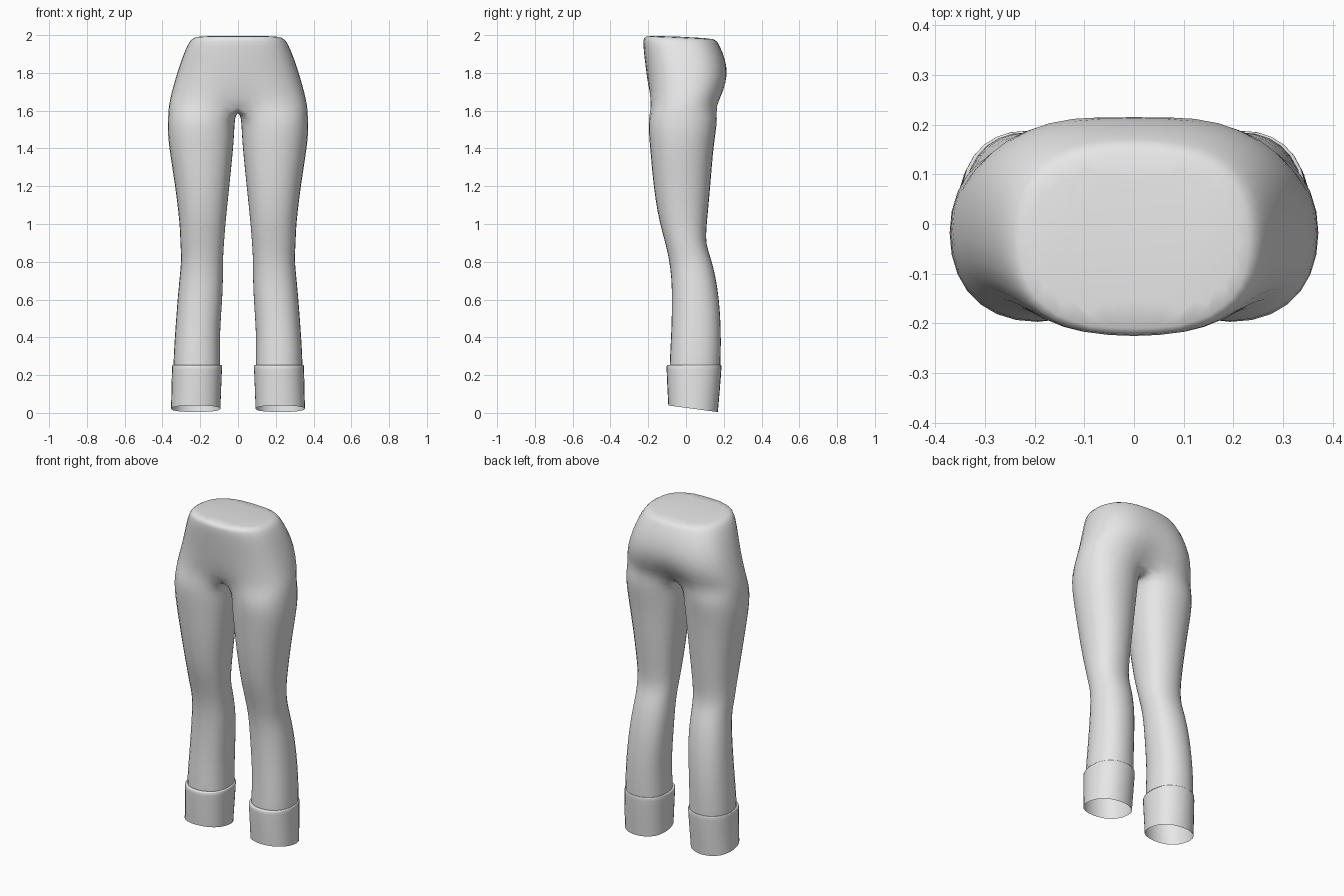
import bpy, bmesh
from math import sin, cos, radians, copysign, exp

cube = bpy.data.objects.get("Cube")
if cube:
    bpy.data.objects.remove(cube)

grey = bpy.data.materials.new("plain_grey")
grey.use_nodes = True
grey.diffuse_color = (0.8, 0.8, 0.8, 1)
grey.node_tree.nodes["Principled BSDF"].inputs["Base Color"].default_value = (0.8, 0.8, 0.8, 1)

OUTER = [radians(-130 + 26 * i) for i in range(11)]
INNER = [radians(130 + 100 * i / 6) for i in range(1, 6)]


def power(v, e):
    return copysign(abs(v) ** e, v)


def section(angles, z, x0, x1, y0, y1, tilt=0, e=0.9):
    """Rounded cross-section filling the box x0..x1, y0..y1."""
    cx, cy, rx, ry = (x0 + x1) / 2, (y0 + y1) / 2, (x1 - x0) / 2, (y1 - y0) / 2
    pts = []
    for a in angles:
        s = power(sin(a), e)
        pts.append((cx + 1.02 * rx * power(cos(a), e), cy + 1.02 * ry * s, z - tilt * s))
    return pts


def add_ring(bm, pts):
    return [bm.verts.new(p) for p in pts]


def bridge(bm, upper, lower, closed=True):
    n = len(upper)
    for i in range(n if closed else n - 1):
        j = (i + 1) % n
        bm.faces.new((lower[i], lower[j], upper[j], upper[i]))


def finish(bm, name):
    """Mirror the left half to the right and smooth it."""
    mesh = bpy.data.meshes.new(name)
    bm.to_mesh(mesh)
    bm.free()
    mesh.materials.append(grey)
    for p in mesh.polygons:
        p.use_smooth = True
    ob = bpy.data.objects.new(name, mesh)
    bpy.context.collection.objects.link(ob)
    mirror = ob.modifiers.new("mirror", 'MIRROR')
    mirror.use_clip = True
    sub = ob.modifiers.new("smooth", 'SUBSURF')
    sub.levels = sub.render_levels = 1
    return ob


# Hips: z, half width, front y, back y, front dip, back dip, tilt
hips = [
    (1.992, 0.220, -0.208, 0.143, 0, 0, 0.008),
    (1.980, 0.245, -0.224, 0.160, 0, 0, 0.008),
    (1.945, 0.267, -0.225, 0.178, 0, 0, 0.005),
    (1.880, 0.293, -0.218, 0.206, 0, 0.003, 0),
    (1.790, 0.323, -0.207, 0.227, 0, 0.008, 0),
    (1.700, 0.348, -0.200, 0.211, 0.01, 0.03, 0),
    (1.625, 0.365, -0.200, 0.175, 0.05, 0.07, 0),
]
bm = bmesh.new()
half = [radians(-90 + 18 * i) for i in range(11)]
previous = None
for z, w, yf, yb, dip_f, dip_b, tilt in hips:
    pts = []
    for x, y, h in section(half, z, -w, w, yf, yb, tilt, 0.8):
        dip = exp(-(x / 0.07) ** 2)
        y += dip * (dip_f if y < 0 else -dip_b)
        pts.append((x, y, h))
    pts[0] = (0, *pts[0][1:])
    pts[-1] = (0, *pts[-1][1:])
    ring = add_ring(bm, pts)
    if previous:
        bridge(bm, previous, ring, closed=False)
    else:
        bm.faces.new(ring)  # flat waist
    previous = ring

# Crotch seam joins the back and front of the hips
front, back = previous[0].co.y, previous[-1].co.y
seam = [(0, back + (front - back) * i / 6, 1.598) for i in range(1, 6)]
previous = previous + add_ring(bm, seam)

# Legs: z, inner x, outer x, front y, back y
legs = [
    (1.56, 0.020, 0.372, -0.200, 0.168),
    (1.48, 0.021, 0.375, -0.199, 0.158),
    (1.37, 0.030, 0.361, -0.188, 0.143),
    (1.21, 0.046, 0.335, -0.175, 0.131),
    (1.05, 0.063, 0.315, -0.150, 0.116),
    (0.97, 0.070, 0.308, -0.130, 0.108),
    (0.89, 0.076, 0.306, -0.108, 0.106),
    (0.81, 0.081, 0.300, -0.090, 0.136),
    (0.72, 0.080, 0.310, -0.078, 0.158),
    (0.60, 0.084, 0.321, -0.075, 0.177),
    (0.44, 0.097, 0.333, -0.078, 0.187),
    (0.30, 0.096, 0.342, -0.086, 0.185),
    (0.22, 0.095, 0.343, -0.088, 0.182),
]
for row in legs:
    ring = add_ring(bm, section(OUTER + INNER, *row))
    bridge(bm, previous, ring)
    previous = ring
finish(bm, "trousers")

# Cuffs: a thin lip over the leg, then an open sleeve with a slanted hem
cuffs = [
    (0.252, 0.097, 0.341, -0.086, 0.182, 0),
    (0.254, 0.086, 0.350, -0.104, 0.189, 0),
    (0.246, 0.085, 0.351, -0.105, 0.190, 0),
    (0.140, 0.090, 0.353, -0.101, 0.182, 0.006),
    (0.022, 0.094, 0.356, -0.095, 0.170, 0.018),
]
bm = bmesh.new()
previous = None
for row in cuffs:
    ring = add_ring(bm, section(OUTER + INNER, *row))
    if previous:
        bridge(bm, previous, ring)
    previous = ring
finish(bm, "cuffs")
